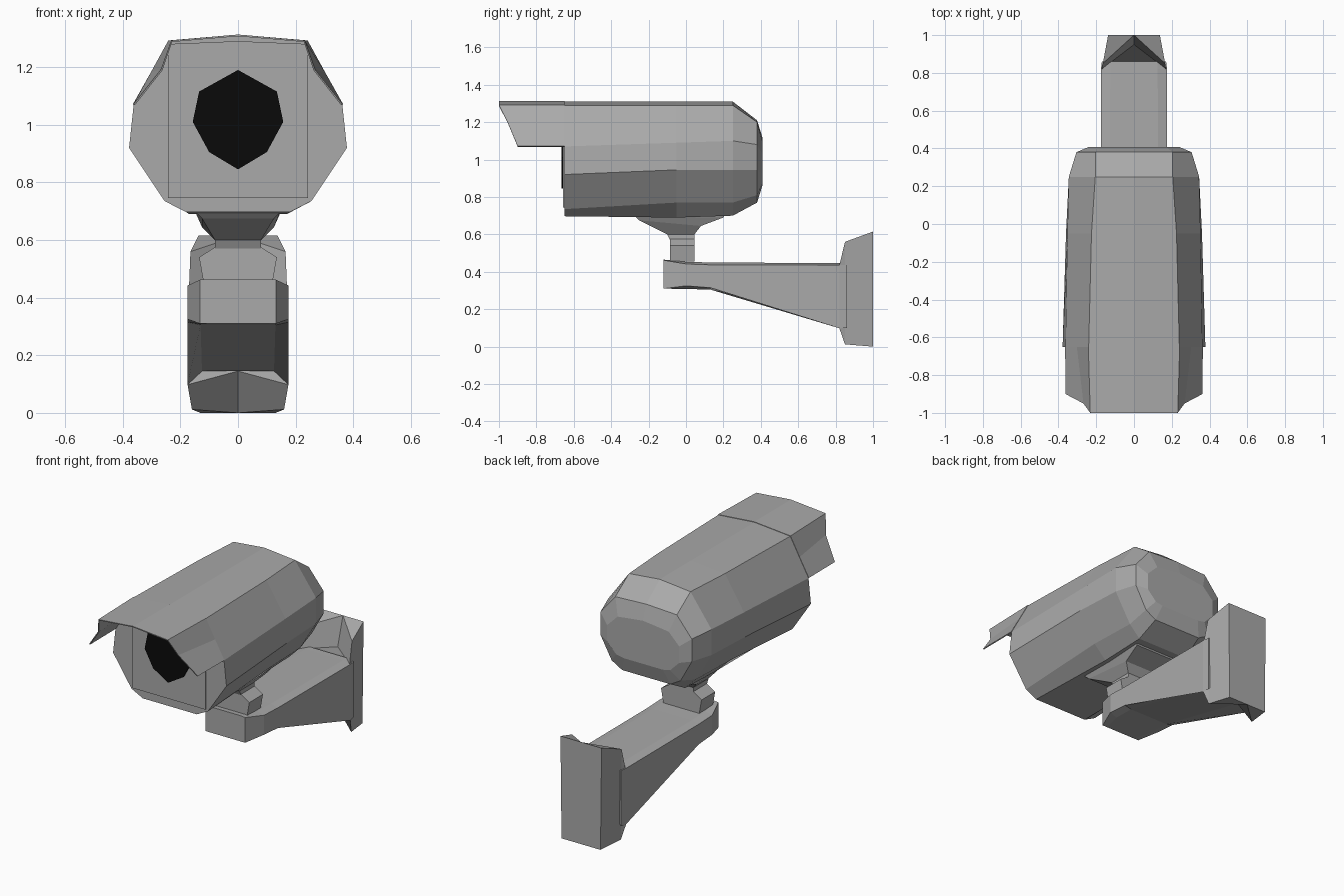
import bpy
import bmesh

cube = bpy.data.objects.get("Cube")
if cube:
    bpy.data.objects.remove(cube, do_unlink=True)


def make_material(name, value):
    mat = bpy.data.materials.new(name)
    mat.use_nodes = True
    colour = (value, value, value, 1)
    mat.diffuse_color = colour
    shader = mat.node_tree.nodes["Principled BSDF"]
    shader.inputs["Base Color"].default_value = colour
    return mat


grey = make_material("casing grey", 0.4)
black = make_material("lens black", 0.003)


def finish(name, bm, material):
    bmesh.ops.remove_doubles(bm, verts=bm.verts, dist=0.0005)
    bmesh.ops.recalc_face_normals(bm, faces=bm.faces)
    mesh = bpy.data.meshes.new(name)
    bm.to_mesh(mesh)
    bm.free()
    mesh.materials.append(material)
    obj = bpy.data.objects.new(name, mesh)
    bpy.context.collection.objects.link(obj)
    return obj


def mirror_half(half):
    """Complete a right-hand half outline into a symmetric closed ring."""
    other = [(-x, y, z) for x, y, z in reversed(half) if x > 0]
    return list(half) + other


def loft(name, rings, material, closed=True):
    """Skin a surface across rings; closed ones also get end caps."""
    bm = bmesh.new()
    loops = [[bm.verts.new(p) for p in ring] for ring in rings]
    count = len(loops[0])
    for a, b in zip(loops, loops[1:]):
        for i in range(count if closed else count - 1):
            j = (i + 1) % count
            bm.faces.new((a[i], a[j], b[j], b[i]))
    if closed:
        bm.faces.new(loops[0])
        bm.faces.new(loops[-1])
    return finish(name, bm, material)


def section(y, *points):
    """Symmetric upright section at depth y, from top centre to bottom centre."""
    half = [(0, y, points[0])]
    half += [(x, y, z) for x, z in points[1:-1]]
    half.append((0, y, points[-1]))
    return mirror_half(half)


def rectangle(width, front, back, z_front, z_back):
    """Level or tilted rectangular ring, with half width in x."""
    return [(-width, front, z_front), (width, front, z_front),
            (width, back, z_back), (-width, back, z_back)]


# Camera housing, faceted and tapering to a bevelled rear
loft("camera_housing", [
    section(-.65, 1.31, (.24, 1.29), (.362, 1.07), (.378, .92),
            (.255, .735), (.18, .697), .697),
    section(-.05, 1.31, (.225, 1.29), (.352, 1.09), (.36, .945),
            (.25, .77), (.17, .69), .69),
    section(.25, 1.31, (.205, 1.29), (.345, 1.1), (.345, .945),
            (.24, .77), (.17, .7), .7),
    section(.38, 1.21, (.205, 1.2), (.305, 1.08), (.305, .945),
            (.23, .81), (.16, .77), .77),
    section(.408, 1.12, (.17, 1.1), (.24, 1.03), (.24, .93),
            (.18, .87), (.13, .86), .86),
], grey)

# Open sun hood continuing the upper housing forwards
hood_front = [(0, -1, 1.31), (.23, -1, 1.29), (.265, -.95, 1.19), (.36, -.9, 1.07)]
hood_back = [(0, -.65, 1.31), (.24, -.65, 1.29), (.3, -.65, 1.18), (.362, -.65, 1.07)]


def open_arch(half):
    return [(-x, y, z) for x, y, z in reversed(half[1:])] + half


hood = loft("sun_hood", [open_arch(hood_front), open_arch(hood_back)], grey, closed=False)
shell = hood.modifiers.new("sheet thickness", "SOLIDIFY")
shell.thickness = 0.006
shell.offset = 0

# Front panel and faceted lens, as thin plates
loft("front_panel", [
    section(y, 1.29, (.243, 1.28), (.243, .745), .745) for y in (-.658, -.65)
], grey)
loft("lens", [
    section(y, 1.19, (.135, 1.115), (.157, 1.01), (.1, .905), .845)
    for y in (-.665, -.658)
], black)

# Flared neck under the housing
loft("neck", [
    rectangle(.16, -.28, .22, .73, .73),
    rectangle(.145, -.27, .2, .695, .69),
    rectangle(.125, -.25, .08, .675, .645),
    rectangle(.08, -.1, .045, .6, .6),
    rectangle(.08, -.085, .045, .57, .57),
], grey)

# Swivel block on the end of the arm
loft("swivel_block", [
    rectangle(.08, -.085, .045, .575, .575),
    rectangle(.135, -.085, .045, .54, .54),
    rectangle(.12, -.085, .045, .455, .455),
], grey)


def arm_section(y, inner, outer, top, shoulder, lower, bottom):
    return section(y, top, (inner, top), (outer, shoulder),
                   (outer, lower), (inner, bottom), bottom)


# Tapered arm with a shallow channel underneath
loft("arm", [
    arm_section(-.12, .1, .132, .465, .462, .31, .31),
    arm_section(0, .13, .175, .453, .442, .325, .308),
    arm_section(.13, .13, .175, .45, .437, .315, .305),
    arm_section(.82, .125, .175, .446, .435, .098, .145),
    arm_section(.86, .125, .17, .446, .435, .1, .145),
], grey)

# Wall plate with folded notches around the arm
loft("wall_plate", [mirror_half(half) for half in (
    [(0, .95, .445), (.17, .82, .435), (.175, .82, .098), (0, .84, .145)],
    [(0, 1, .615), (.165, .85, .56), (.16, .85, .012), (0, 1, 0)],
    [(0, 1, .615), (.137, 1, .615), (.13, 1, 0), (0, 1, 0)],
)], grey)
